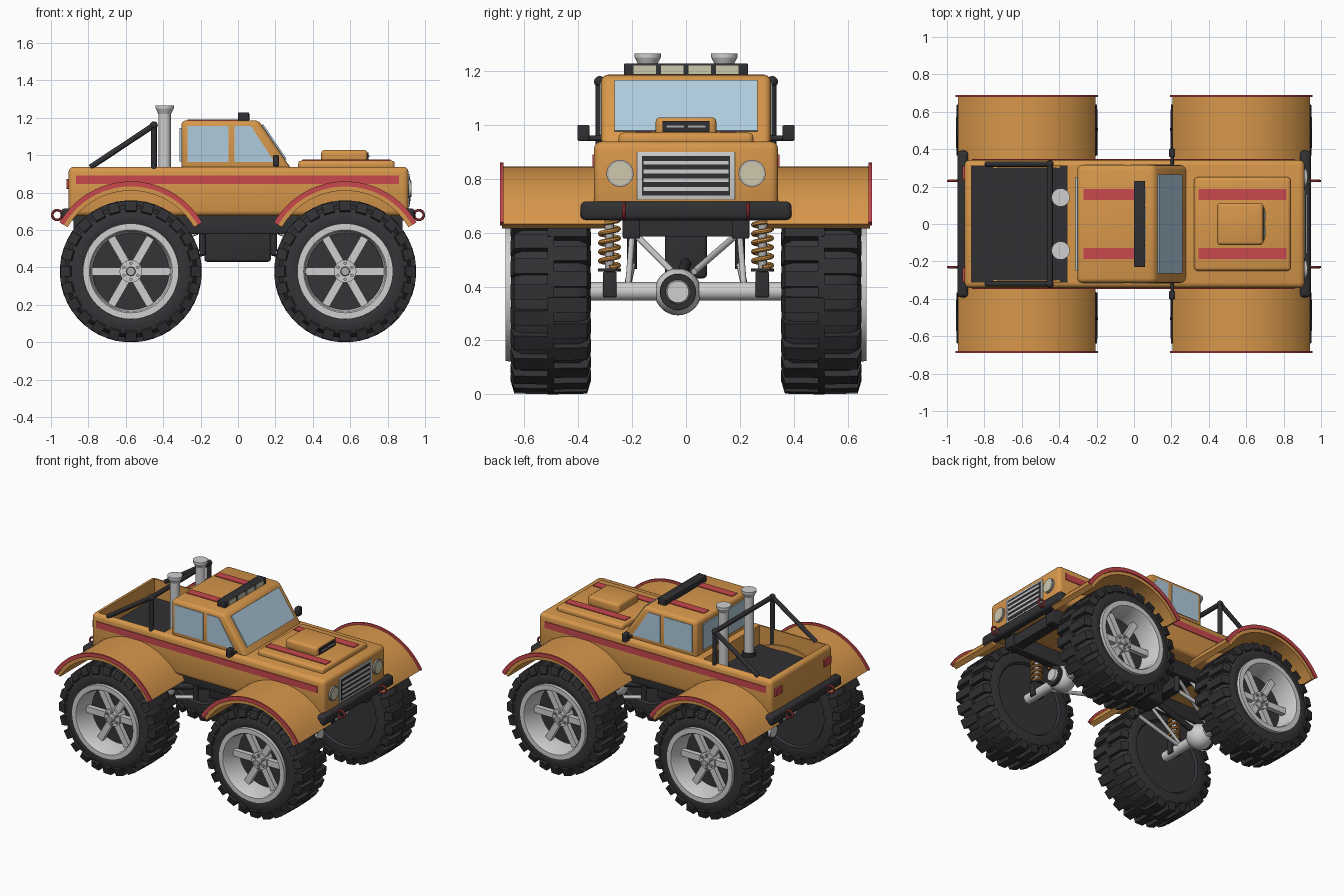
import bpy, bmesh, math
from mathutils import Vector, Matrix

if "Cube" in bpy.data.objects:
    bpy.data.objects.remove(bpy.data.objects["Cube"])


def mat(name, r, g, b):
    m = bpy.data.materials.new(name)
    m.diffuse_color = (r, g, b, 1)
    m.use_nodes = True
    m.node_tree.nodes["Principled BSDF"].inputs["Base Color"].default_value = m.diffuse_color
    return m


ORANGE = mat("orange_paint", 0.68, 0.31, 0.07)
RED = mat("red_trim", 0.58, 0.065, 0.075)
BLACK = mat("black_trim", 0.03, 0.03, 0.034)
TYRE = mat("tyre_rubber", 0.035, 0.035, 0.04)
SILVER = mat("silver", 0.62, 0.62, 0.62)
STEEL = mat("steel", 0.42, 0.42, 0.43)
GLASS = mat("window_glass", 0.43, 0.60, 0.72)
LAMP = mat("lamp_lens", 0.62, 0.58, 0.42)


def finish(name, bm, m):
    bmesh.ops.recalc_face_normals(bm, faces=bm.faces)
    me = bpy.data.meshes.new(name)
    bm.to_mesh(me)
    bm.free()
    me.materials.append(m)
    ob = bpy.data.objects.new(name, me)
    bpy.context.collection.objects.link(ob)
    return ob


def round_edges(bm, w):
    if w:
        bmesh.ops.bevel(bm, geom=bm.edges[:], offset=w, segments=3, profile=0.5, affect='EDGES')


def box(name, x, y, z, m, bevel=0):
    bm = bmesh.new()
    c = Vector([(a + b) / 2 for a, b in (x, y, z)])
    s = [abs(b - a) for a, b in (x, y, z)]
    bmesh.ops.create_cube(bm, size=1, matrix=Matrix.Translation(c) @ Matrix.Diagonal((*s, 1)))
    round_edges(bm, bevel)
    return finish(name, bm, m)


def prism(name, pts, vec, m, bevel=0):
    bm = bmesh.new()
    f = bm.faces.new([bm.verts.new(p) for p in pts])
    top = bmesh.ops.extrude_face_region(bm, geom=[f], use_keep_orig=True)
    bmesh.ops.translate(bm, vec=vec, verts=[v for v in top['geom'] if isinstance(v, bmesh.types.BMVert)])
    round_edges(bm, bevel)
    return finish(name, bm, m)


def add_rod(bm, p, q, r, r2=None, n=20):
    p, q = Vector(p), Vector(q)
    d = q - p
    mx = Matrix.Translation((p + q) / 2) @ d.to_track_quat('Z', 'Y').to_matrix().to_4x4()
    bmesh.ops.create_cone(bm, cap_ends=True, segments=n, radius1=r, radius2=r if r2 is None else r2,
                          depth=d.length, matrix=mx)


def rod(name, p, q, r, m, r2=None, n=20):
    bm = bmesh.new()
    add_rod(bm, p, q, r, r2, n)
    return finish(name, bm, m)


def ball(name, c, r, m):
    bm = bmesh.new()
    bmesh.ops.create_uvsphere(bm, u_segments=24, v_segments=14, radius=r, matrix=Matrix.Translation(c))
    return finish(name, bm, m)


def lathe(name, prof, m, steps=48):
    # profile of (y, radius) turned around the y axis
    bm = bmesh.new()
    vs = [bm.verts.new((r, y, 0)) for y, r in prof]
    es = [bm.edges.new(e) for e in zip(vs, vs[1:])]
    bmesh.ops.spin(bm, geom=vs + es, cent=(0, 0, 0), axis=(0, 1, 0), angle=math.tau, steps=steps)
    bmesh.ops.remove_doubles(bm, verts=bm.verts[:], dist=1e-4)
    return finish(name, bm, m)


def arch(name, cx, r0, r1, y0, y1, m):
    def arc(r, n=28):
        angs = [math.radians(30 + 120 * i / n) for i in range(n + 1)]
        return [(cx + r * math.cos(a), y0, 0.42 + r * math.sin(a)) for a in angs]
    return prism(name, arc(r1) + arc(r0)[::-1], (0, y1 - y0, 0), m)


# Body with recessed bed
body = box("body", (-0.906, 0.912), (-0.342, 0.342), (0.675, 0.938), ORANGE, 0.028)
cutter = box("bed_cutter", (-0.87, -0.355), (-0.312, 0.312), (0.80, 1.1), ORANGE)
mod = body.modifiers.new("bed", 'BOOLEAN')
mod.object = cutter
bpy.context.view_layer.objects.active = body
bpy.ops.object.modifier_apply(modifier="bed")
bpy.data.objects.remove(cutter)
box("bed_floor", (-0.868, -0.357), (-0.31, 0.31), (0.798, 0.806), BLACK)

# Cab, hood and scoop
prism("cab", [(-0.303, -0.315, 0.92), (-0.303, -0.315, 1.186), (0.11, -0.315, 1.186), (0.29, -0.315, 0.92)],
      (0, 0.63, 0), ORANGE, 0.025)
box("hood", (0.322, 0.838), (-0.25, 0.25), (0.92, 0.971), ORANGE, 0.018)
box("hood_scoop", (0.445, 0.692), (-0.113, 0.113), (0.955, 1.028), ORANGE, 0.018)
box("scoop_opening", (0.68, 0.698), (-0.088, 0.088), (0.973, 1.014), BLACK)
for y in (-0.04, 0.04):
    box("scoop_slat", (0.69, 0.702), (y - 0.032, y + 0.032), (0.99, 0.997), STEEL)

# Windows
d = Vector((0.18, 0, -0.266)).normalized()
n = Vector((0.266, 0, 0.18)).normalized()
top = Vector((0.11, 0, 1.186)) + d * 0.03
low = Vector((0.11, 0, 1.186)) + d * 0.255
w = Vector((0, 0.265, 0))
prism("windshield", [top - w, top + w, low + w, low - w], n * 0.009, GLASS)
box("rear_window", (-0.312, -0.30), (-0.25, 0.25), (0.965, 1.145), GLASS)
for s in (-1, 1):
    box("rear_side_window", (-0.27, -0.05), (s * 0.312, s * 0.319), (0.963, 1.155), GLASS)
    prism("front_side_window", [(x, s * 0.312, z) for x, z in
          ((-0.02, 0.963), (-0.02, 1.155), (0.07, 1.155), (0.195, 0.963))], (0, s * 0.007, 0), GLASS)

# Stripes, mirrors, lamps, stacks and roll bar on both sides
for s in (-1, 1):
    box("side_stripe", (-0.865, 0.86), (s * 0.339, s * 0.347), (0.845, 0.89), RED)
    box("roof_stripe", (-0.27, 0.055), (s * 0.128, s * 0.186), (1.183, 1.191), RED)
    box("hood_stripe", (0.345, 0.815), (s * 0.128, s * 0.186), (0.968, 0.976), RED)
    box("tail_lamp", (-0.918, -0.90), (s * 0.235, s * 0.31), (0.82, 0.872), RED, 0.003)
    rod("mirror_arm", (0.205, s * 0.30, 0.95), (0.205, s * 0.37, 0.95), 0.01, BLACK)
    box("mirror", (0.187, 0.22), (s * 0.358, s * 0.403), (0.94, 1.0), BLACK, 0.007)
    rod("headlamp_ring", (0.90, s * 0.245, 0.82), (0.922, s * 0.245, 0.82), 0.05, STEEL, n=32)
    rod("headlamp_lens", (0.90, s * 0.245, 0.82), (0.927, s * 0.245, 0.82), 0.043, LAMP, n=32)
    rod("exhaust_stack", (-0.392, s * 0.142, 0.80), (-0.392, s * 0.142, 1.235), 0.033, SILVER, n=24)
    rod("stack_flare", (-0.392, s * 0.142, 1.22), (-0.392, s * 0.142, 1.25), 0.034, SILVER, 0.048, 24)
    rod("stack_lip", (-0.392, s * 0.142, 1.25), (-0.392, s * 0.142, 1.265), 0.049, SILVER, n=24)
    rod("stack_base", (-0.392, s * 0.142, 0.80), (-0.392, s * 0.142, 0.83), 0.045, BLACK, n=24)
    rod("roll_bar_post", (-0.45, s * 0.32, 0.81), (-0.45, s * 0.32, 1.16), 0.016, BLACK)
    rod("roll_bar_brace", (-0.45, s * 0.32, 1.16), (-0.79, s * 0.32, 0.935), 0.015, BLACK)
    ball("roll_bar_joint", (-0.45, s * 0.32, 1.16), 0.021, BLACK)
rod("roll_bar_top", (-0.45, -0.32, 1.16), (-0.45, 0.32, 1.16), 0.016, BLACK)

# Roof light bar
box("light_bar", (0.0, 0.06), (-0.23, 0.23), (1.18, 1.228), BLACK, 0.005)
for i in range(4):
    y = -0.153 + i * 0.102
    box("roof_lamp", (0.05, 0.064), (y - 0.041, y + 0.041), (1.189, 1.221), LAMP)

# Grille
box("grille_frame", (0.90, 0.918), (-0.182, 0.182), (0.722, 0.90), SILVER, 0.004)
box("grille_opening", (0.91, 0.920), (-0.163, 0.163), (0.737, 0.885), BLACK)
for i in range(4):
    z = 0.762 + i * 0.0325
    box("grille_bar", (0.91, 0.924), (-0.158, 0.158), (z - 0.007, z + 0.007), SILVER)

# Chassis
for s in (-1, 1):
    box("frame_rail", (-0.88, 0.88), (s * 0.17, s * 0.235), (0.578, 0.68), BLACK, 0.006)
for x in (-0.82, -0.3, 0, 0.3, 0.82):
    box("cross_member", (x - 0.035, x + 0.035), (-0.2, 0.2), (0.585, 0.66), BLACK)
box("gearbox", (-0.18, 0.176), (-0.078, 0.078), (0.43, 0.66), BLACK, 0.015)


def spring(x, y):
    cu = bpy.data.curves.new("coil_spring", 'CURVE')
    cu.dimensions = '3D'
    cu.bevel_depth = 0.009
    cu.bevel_resolution = 2
    sp = cu.splines.new('POLY')
    turns, k = 5.5, 16
    count = int(turns * k)
    sp.points.add(count)
    for i, p in enumerate(sp.points):
        a = math.tau * i / k
        p.co = (x + 0.034 * math.cos(a), y + 0.034 * math.sin(a), 0.47 + 0.185 * i / count, 1)
    cu.materials.append(ORANGE)
    ob = bpy.data.objects.new("coil_spring", cu)
    bpy.context.collection.objects.link(ob)
    bpy.ops.object.select_all(action='DESELECT')
    ob.select_set(True)
    bpy.context.view_layer.objects.active = ob
    bpy.ops.object.convert(target='MESH')


# Axles, suspension, bumpers and fenders at each end
for e in (-1, 1):
    X = e * 0.573
    rod("axle", (X, -0.48, 0.382), (X, 0.48, 0.382), 0.034, SILVER, n=24)
    ball("differential", (X, -0.03, 0.38), 0.087, SILVER)
    rod("differential_ring", (X + e * 0.04, -0.03, 0.38), (X + e * 0.075, -0.03, 0.38), 0.067, BLACK, n=32)
    rod("differential_cover", (X + e * 0.05, -0.03, 0.38), (X + e * 0.092, -0.03, 0.38), 0.052, SILVER, 0.04, 32)
    rod("drive_shaft", (X, -0.03, 0.39), (e * 0.15, 0, 0.49), 0.02, BLACK)
    box("bumper", (e * 0.885, e * 0.945), (-0.392, 0.392), (0.645, 0.716), BLACK, 0.02)
    for s in (-1, 1):
        box("bumper_mount", (e * 0.84, e * 0.90), (s * 0.17, s * 0.235), (0.65, 0.70), BLACK)
        bpy.ops.mesh.primitive_torus_add(location=(e * 0.967, s * 0.23, 0.68), rotation=(math.pi / 2, 0, 0),
                                         major_radius=0.026, minor_radius=0.007,
                                         major_segments=28, minor_segments=10)
        ring = bpy.context.object
        ring.name = "tow_ring"
        ring.data.materials.append(RED)
        spring(X, s * 0.284)
        rod("shock", (X, s * 0.284, 0.43), (X, s * 0.284, 0.67), 0.016, STEEL)
        rod("spring_seat", (X, s * 0.284, 0.455), (X, s * 0.284, 0.466), 0.043, BLACK)
        box("shock_mount", (X - 0.04, X + 0.04), (s * 0.257, s * 0.308), (0.36, 0.455), BLACK, 0.005)
        rod("spring_tower", (X, s * 0.284, 0.645), (X, s * 0.284, 0.69), 0.045, BLACK)
        rod("upper_link", (X, s * 0.04 - 0.01, 0.455), (e * 0.22, s * 0.18, 0.585), 0.012, SILVER)
        rod("lower_link", (X, s * 0.22, 0.39), (e * 0.19, s * 0.2, 0.48), 0.013, SILVER)
        rod("link_bracket", (e * 0.19, s * 0.2, 0.465), (e * 0.19, s * 0.2, 0.6), 0.018, BLACK)
        rod("trailing_strut", (X, s * 0.215, 0.40), (e * 0.3, s * 0.2, 0.59), 0.011, SILVER)
        arch("fender", X, 0.39, 0.425, s * 0.30, s * 0.682, ORANGE)
        arch("fender_trim", X, 0.413, 0.44, s * 0.678, s * 0.69, RED)

# Wheel parts, outer side towards -y
tyre = lathe("tyre", [(-0.138, 0.24), (-0.148, 0.262), (-0.148, 0.30), (-0.135, 0.335), (-0.105, 0.355),
                      (0.105, 0.355), (0.135, 0.335), (0.148, 0.30), (0.148, 0.255), (0.132, 0.245),
                      (0.132, 0.0)], TYRE)
rim = lathe("rim", [(-0.13, 0.257), (-0.168, 0.256), (-0.168, 0.222), (-0.155, 0.214), (-0.01, 0.205)], SILVER)
back = rod("wheel_back", (0, -0.012, 0), (0, 0, 0), 0.21, TYRE, n=48)
bm = bmesh.new()
for row in (-1, 1):
    for i in range(24):
        rot = Matrix.Rotation(math.tau * (i + (row > 0) * 0.5) / 24, 4, 'Y')
        prof = ((-0.012, 0.345), (-0.012, 0.379), (0.135, 0.376), (0.150, 0.325), (0.138, 0.315))
        a, b = [[bm.verts.new(rot @ Vector((x, row * y, r))) for y, r in prof] for x in (-0.029, 0.029)]
        bm.faces.new(a)
        bm.faces.new(b[::-1])
        for j in range(5):
            k = (j + 1) % 5
            bm.faces.new((a[j], a[k], b[k], b[j]))
tread = finish("tread_blocks", bm, BLACK)
bm = bmesh.new()
for i in range(6):
    bmesh.ops.create_cube(bm, size=1, matrix=Matrix.Rotation(math.tau * i / 6, 4, 'Y')
                          @ Matrix.Translation((0.125, -0.055, 0)) @ Matrix.Diagonal((0.17, 0.035, 0.043, 1)))
add_rod(bm, (0, 0, 0), (0, -0.082, 0), 0.06, n=32)
spokes = finish("spokes", bm, SILVER)
bm = bmesh.new()
add_rod(bm, (0, -0.07, 0), (0, -0.115, 0), 0.026, 0.022)
for i in range(6):
    a = math.tau * (i + 0.5) / 6
    c, s = 0.043 * math.cos(a), 0.043 * math.sin(a)
    add_rod(bm, (c, -0.07, s), (c, -0.095, s), 0.009, n=6)
hub = finish("hub_and_bolts", bm, STEEL)

# Place the four wheels
for part in (tyre, rim, back, tread, spokes, hub):
    for e in (-1, 1):
        for s in (-1, 1):
            ob = part if (e, s) == (-1, -1) else part.copy()
            if ob is not part:
                bpy.context.collection.objects.link(ob)
            ob.location = (e * 0.573, s * 0.502, 0.379)
            ob.rotation_euler = (0, 0, math.pi if s > 0 else 0)

# Smooth rounded surfaces and keep hard edges
bpy.ops.object.select_all(action='SELECT')
bpy.context.view_layer.objects.active = body
bpy.ops.object.shade_smooth_by_angle(angle=math.radians(35))
